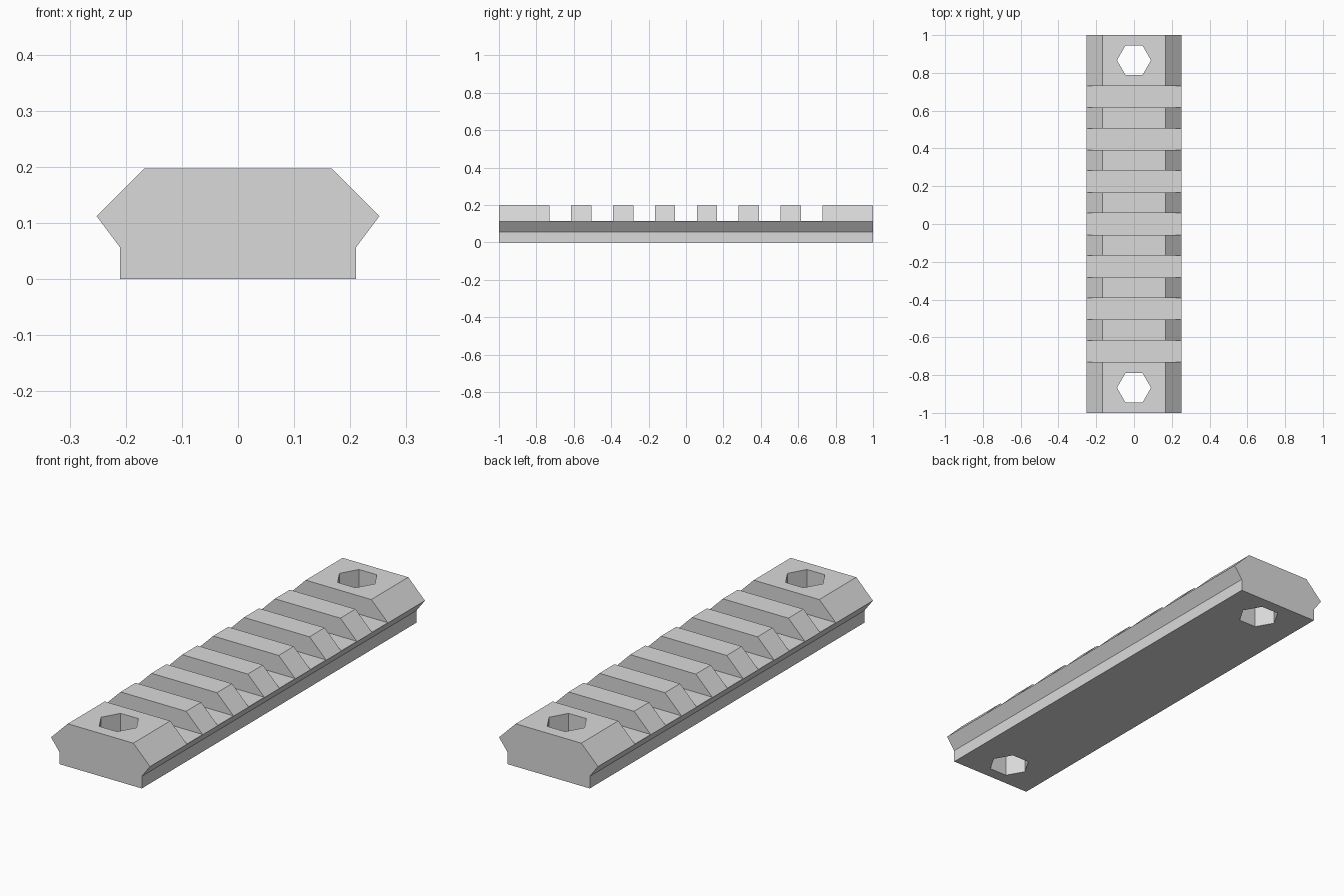
import bpy, bmesh
from math import pi

cube = bpy.data.objects.get("Cube")
if cube:
    bpy.data.objects.remove(cube, do_unlink=True)

# Single plain grey finish
grey = bpy.data.materials.new("light_grey")
grey.use_nodes = True
colour = (0.7, 0.7, 0.7, 1)
grey.diffuse_color = colour
grey.node_tree.nodes["Principled BSDF"].inputs["Base Color"].default_value = colour

SLOT_FLOOR = 0.113
SLOT_WIDTH = 0.115
SLOT_PITCH = 0.2245
HOLE_Y = 0.867


def add_object(name, bm):
    bmesh.ops.recalc_face_normals(bm, faces=bm.faces)
    mesh = bpy.data.meshes.new(name)
    bm.to_mesh(mesh)
    bm.free()
    mesh.materials.append(grey)
    obj = bpy.data.objects.new(name, mesh)
    bpy.context.collection.objects.link(obj)
    return obj


# Rail body: half profile mirrored, then extruded along y
half = [(0.21, 0), (0.21, 0.056), (0.252, 0.112), (0.167, 0.197)]
profile = half + [(-x, z) for x, z in reversed(half)]
bm = bmesh.new()
end = bm.faces.new([bm.verts.new((x, -1, z)) for x, z in profile])
extruded = bmesh.ops.extrude_face_region(bm, geom=[end])["geom"]
bmesh.ops.translate(bm, vec=(0, 2, 0),
                    verts=[v for v in extruded if isinstance(v, bmesh.types.BMVert)])
rail = add_object("accessory_rail", bm)

# Cutter: seven cross slots and two hexagonal through holes
bm = bmesh.new()
for i in range(-3, 4):
    slot = bmesh.ops.create_cube(bm, size=1)["verts"]
    bmesh.ops.scale(bm, vec=(1, SLOT_WIDTH, 0.4), verts=slot)
    bmesh.ops.translate(bm, vec=(0, i * SLOT_PITCH, SLOT_FLOOR + 0.2), verts=slot)
for side in (-1, 1):
    hole = bmesh.ops.create_cone(bm, cap_ends=True, segments=6, radius1=0.09,
                                 radius2=0.09, depth=1)["verts"]
    # Turn the hexagon so two corners point along x
    if max(v.co.x for v in hole) < 0.085:
        for v in hole:
            v.co.x, v.co.y = v.co.y, -v.co.x
    bmesh.ops.translate(bm, vec=(0, side * HOLE_Y, 0), verts=hole)
cutter = add_object("slot_and_hole_cutter", bm)
cutter.hide_render = True
cutter.hide_set(True)

cut = rail.modifiers.new("slots_and_holes", 'BOOLEAN')
cut.operation = 'DIFFERENCE'
cut.solver = 'EXACT'
cut.object = cutter

# Apply the cuts and drop the cutter
bpy.context.view_layer.objects.active = rail
rail.select_set(True)
bpy.ops.object.modifier_apply(modifier=cut.name)
bpy.data.objects.remove(cutter, do_unlink=True)
